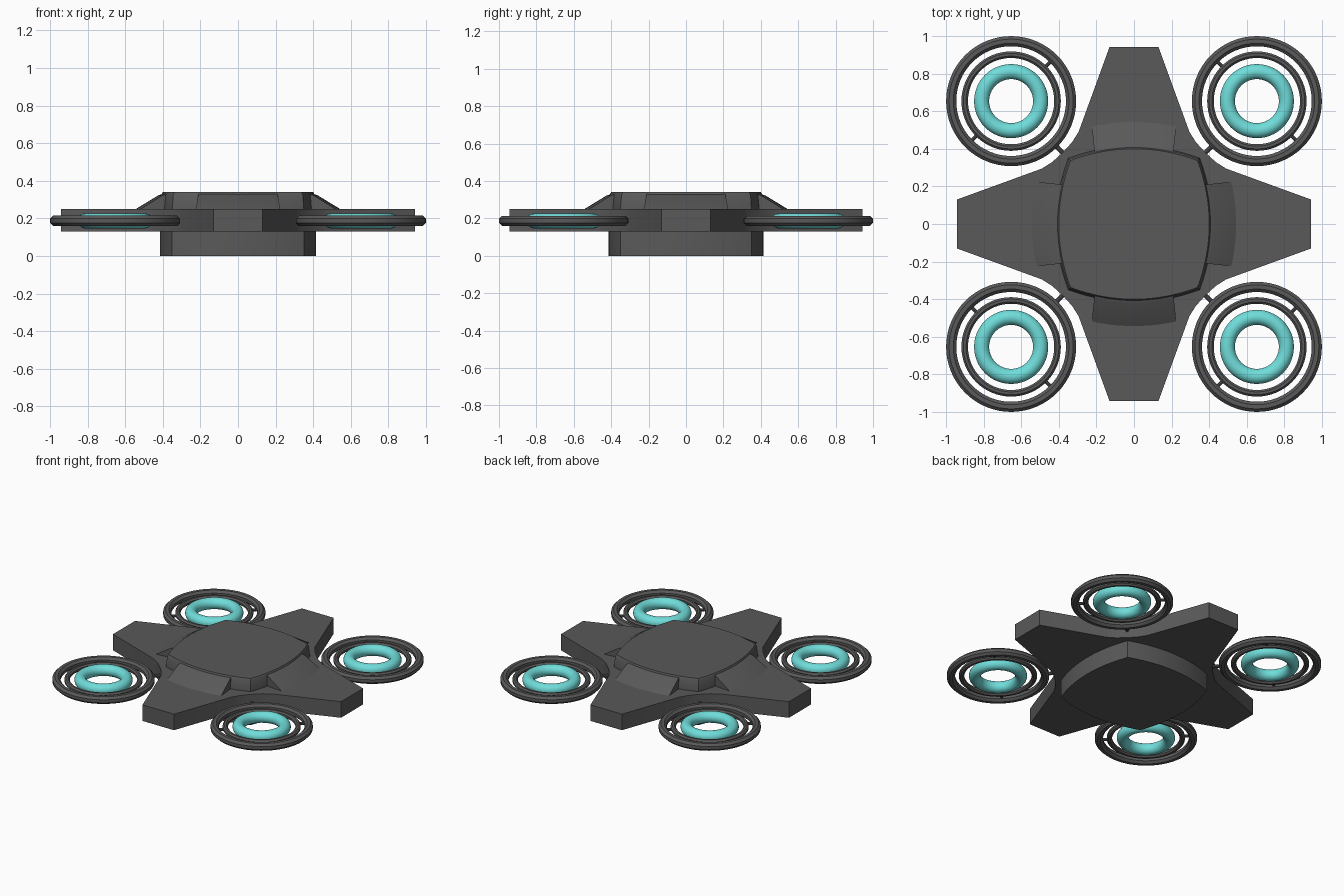
import bpy, bmesh, math
from mathutils import Vector

if "Cube" in bpy.data.objects:
    bpy.data.objects.remove(bpy.data.objects["Cube"])


def material(name, rgb):
    m = bpy.data.materials.new(name)
    m.diffuse_color = (*rgb, 1)
    m.use_nodes = True
    m.node_tree.nodes["Principled BSDF"].inputs["Base Color"].default_value = m.diffuse_color
    return m


GREY = material("dark grey", (0.10, 0.10, 0.10))
CYAN = material("cyan glow", (0.16, 0.72, 0.70))


def finish(name, bm, mat, angle=30):
    bmesh.ops.recalc_face_normals(bm, faces=bm.faces)
    me = bpy.data.meshes.new(name)
    bm.to_mesh(me)
    bm.free()
    me.materials.append(mat)
    ob = bpy.data.objects.new(name, me)
    bpy.context.collection.objects.link(ob)
    bpy.ops.object.select_all(action='DESELECT')
    ob.select_set(True)
    bpy.context.view_layer.objects.active = ob
    bpy.ops.object.shade_smooth_by_angle(angle=math.radians(angle))
    return ob


def loft(name, loops, mat, closed=False):
    """Bridge equal-length loops of points; cap the ends, or join last to first."""
    bm = bmesh.new()
    rows = [[bm.verts.new(p) for p in loop] for loop in loops]
    n = len(rows[0])
    pairs = list(zip(rows, rows[1:])) + ([(rows[-1], rows[0])] if closed else [])
    for a, b in pairs:
        for i in range(n):
            j = (i + 1) % n
            bm.faces.new((a[i], a[j], b[j], b[i]))
    if not closed:
        bm.faces.new(rows[0])
        bm.faces.new(rows[-1])
    return finish(name, bm, mat)


def ring(name, centre, radius, half_w, half_h, sides, mat, steps=64):
    """Torus with a polygonal section whose top is flat."""
    loops = []
    for i in range(steps):
        t = 2 * math.pi * i / steps
        sec = []
        for k in range(sides):
            a = 2 * math.pi * (k + 0.5) / sides
            s = 1 / math.cos(math.pi / sides)
            r = radius + half_w * s * math.cos(a)
            sec.append((centre[0] + r * math.cos(t), centre[1] + r * math.sin(t),
                        centre[2] + half_h * s * math.sin(a)))
        loops.append(sec)
    return loft(name, loops, mat, closed=True)


def pin(name, start, end, radius):
    a, b = Vector(start), Vector(end)
    bm = bmesh.new()
    bmesh.ops.create_cone(bm, cap_ends=True, segments=10, radius1=radius,
                          radius2=radius, depth=(b - a).length)
    bmesh.ops.rotate(bm, verts=bm.verts,
                     matrix=(b - a).to_track_quat('Z', 'Y').to_matrix())
    bmesh.ops.translate(bm, verts=bm.verts, vec=(a + b) / 2)
    return finish(name, bm, GREY)


def turn(p, q):
    """Rotate a 2D point by q quarter turns."""
    x, y = p
    for _ in range(q):
        x, y = -y, x
    return x, y


# Core: a square with bulging sides
side = []
for i in range(16):
    x = 0.35 - 0.7 * i / 16
    side.append((x, 0.415 - 0.53 * x * x))
outline = [turn(p, q) for q in range(4) for p in side]
loft("core_body", [[(x * s, y * s, z) for x, y in outline]
                   for z, s in ((0, 1), (0.25, 1), (0.325, 0.985), (0.34, 0.965))], GREY)

# Four tapered arms as one star-shaped plate
arm = [(0.13, 0.943), (-0.13, 0.943), (-0.295, 0.49), (-0.33, 0.435),
       (-0.38, 0.38), (-0.435, 0.33), (-0.49, 0.295)]
star = [turn(p, q) for q in range(4) for p in arm[:-1]]
star = [p for q in range(4) for p in [turn(a, q) for a in arm]]
loft("arm_star", [[(x, y, z) for x, y in star] for z in (0.13, 0.25)], GREY)

# Sloped fairings between the core top and each arm
profile = [(0.30, 0.20), (0.30, 0.338), (0.385, 0.336), (0.425, 0.322),
           (0.545, 0.249), (0.545, 0.20)]
for q in range(4):
    loops = []
    for i in range(13):
        u = i / 6 - 1
        loop = []
        for r, z in profile:
            x = u * (0.20 + 0.10 * (r - 0.30))
            loop.append((*turn((x, r - 0.5 * x * x), q), z))
        loops.append(loop)
    loft(f"fairing_{q + 1}", loops, GREY)

# Rotors: outer guard, inner gimbal ring, glowing torus and their pins
C, Z = 0.654, 0.187
D = math.sqrt(0.5)
for i, (sx, sy) in enumerate(((1, 1), (-1, 1), (-1, -1), (1, -1)), 1):
    c = (sx * C, sy * C, Z)
    ring(f"rotor_guard_{i}", c, 0.319, 0.027, 0.027, 8, GREY)
    ring(f"gimbal_ring_{i}", c, 0.247, 0.0175, 0.0175, 8, GREY)
    ring(f"glow_ring_{i}", c, 0.157, 0.04, 0.04, 20, CYAN)
    pin(f"rotor_mount_{i}", (sx * 0.34, sy * 0.34, Z), (sx * 0.425, sy * 0.425, Z), 0.012)
    for k in (-1, 1):
        dx, dy = -sy * D * k, sx * D * k
        if sx * sy > 0:
            dx, dy = -sx * D * k, sy * D * k
        else:
            dx, dy = D * k, D * k
        pin(f"gimbal_pin_{i}_{'a' if k < 0 else 'b'}",
            (c[0] + dx * 0.25, c[1] + dy * 0.25, Z),
            (c[0] + dx * 0.31, c[1] + dy * 0.31, Z), 0.01)
